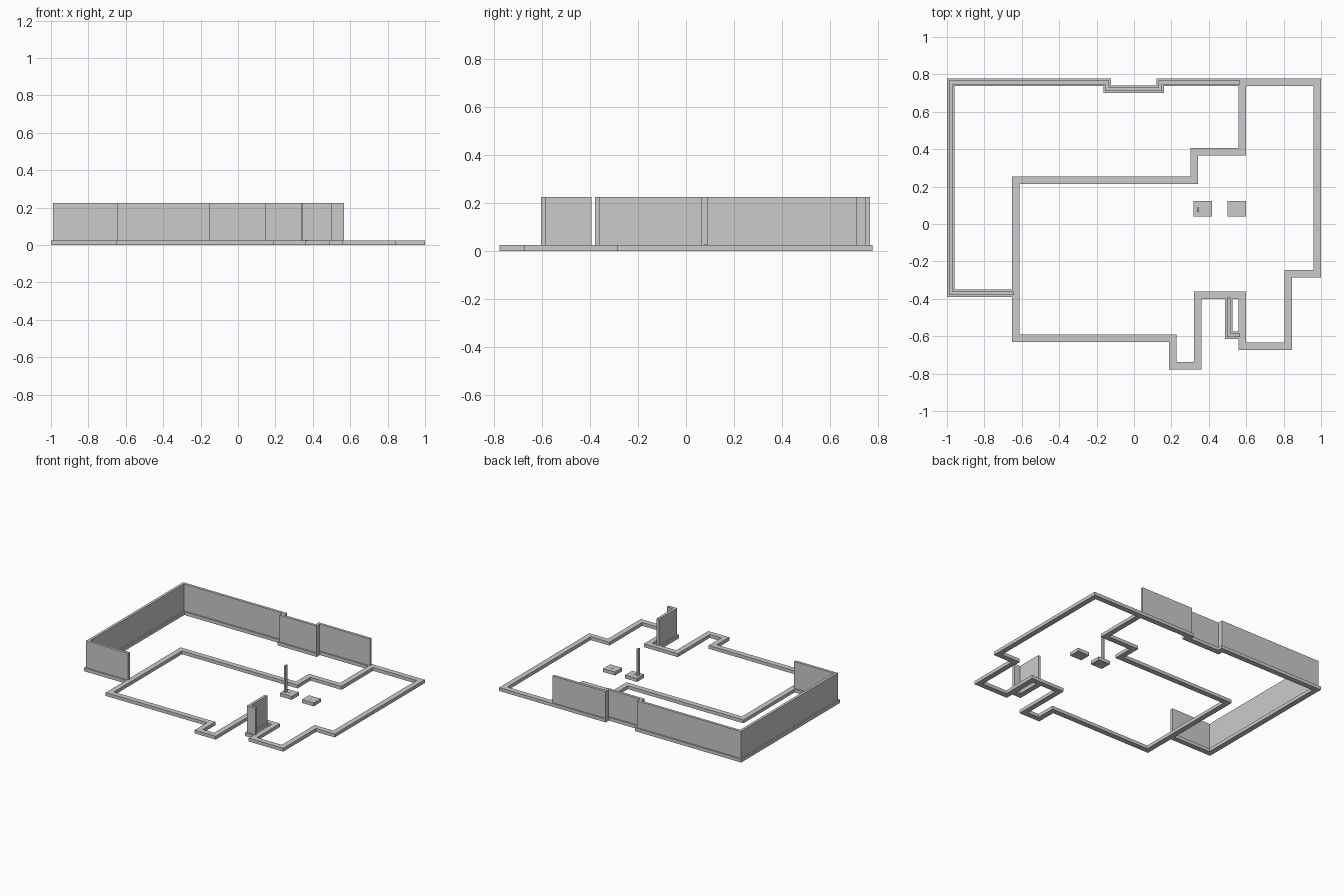
import bpy, bmesh
from mathutils import Vector

if "Cube" in bpy.data.objects:
    bpy.data.objects.remove(bpy.data.objects["Cube"])

FOOT_W, WALL_W = 0.04, 0.02
Z_FOOT, Z_TOP = 0.025, 0.225


def strip(name, path, width, z0, z1):
    """Solid strip of constant width with mitred corners along an open path."""
    pts = [Vector(p) for p in path]
    dirs = [(b - a).normalized() for a, b in zip(pts, pts[1:])]
    bm = bmesh.new()
    rings = []
    for i, p in enumerate(pts):
        d0, d1 = dirs[max(i - 1, 0)], dirs[min(i, len(dirs) - 1)]
        n0, n1 = Vector((-d0.y, d0.x)), Vector((-d1.y, d1.x))
        off = (n0 + n1) / (1 + n0.dot(n1)) * width / 2
        l, r = p + off, p - off
        rings.append([bm.verts.new((q.x, q.y, z)) for q, z in
                      ((l, z0), (r, z0), (r, z1), (l, z1))])
    for a, b in zip(rings, rings[1:]):
        for k in range(4):
            bm.faces.new((a[k], a[(k + 1) % 4], b[(k + 1) % 4], b[k]))
    bm.faces.new(rings[0])
    bm.faces.new(rings[-1][::-1])
    bmesh.ops.recalc_face_normals(bm, faces=bm.faces)
    me = bpy.data.meshes.new(name)
    bm.to_mesh(me)
    bm.free()
    ob = bpy.data.objects.new(name, me)
    bpy.context.collection.objects.link(ob)
    return ob


def box(name, x0, x1, y0, y1, z0, z1):
    ym = (y0 + y1) / 2
    return strip(name, [(x0, ym), (x1, ym)], y1 - y0, z0, z1)


# Back-left outline shared by the footing and the wall standing on it
corner_run = [(-0.98, -0.37), (-0.98, 0.757), (-0.143, 0.757),
              (-0.143, 0.72), (0.14, 0.72), (0.14, 0.757)]

# Continuous perimeter footing, ending with the inner dividing run
perimeter = [(-0.652, -0.37)] + corner_run + [
    (0.98, 0.757), (0.98, -0.266), (0.825, -0.266), (0.825, -0.653),
    (0.58, -0.653), (0.58, -0.38), (0.34, -0.38), (0.34, -0.757),
    (0.206, -0.757), (0.206, -0.61), (-0.632, -0.61), (-0.632, 0.233),
    (0.323, 0.233), (0.323, 0.385), (0.58, 0.385), (0.58, 0.737)]
strip("perimeter_footing", perimeter, FOOT_W, 0, Z_FOOT)

# Tall wall around the back and left
strip("back_wall", [(-0.642, -0.37)] + corner_run + [(0.567, 0.757)],
      WALL_W, Z_FOOT, Z_TOP)

# Small L-shaped front wall with its footing
strip("front_wall_footing", [(0.507, -0.4), (0.507, -0.595), (0.56, -0.595)],
      FOOT_W, 0, Z_FOOT)
strip("front_wall", [(0.507, -0.393), (0.507, -0.595), (0.567, -0.595)],
      WALL_W, Z_FOOT, Z_TOP)

# Column pads with small anchor plates
for side, x in (("left", 0.367), ("right", 0.549)):
    box(side + "_pad", x - 0.049, x + 0.049, 0.04, 0.124, 0, Z_FOOT)
    box(side + "_anchor", x - 0.006, x + 0.006, 0.076, 0.088, Z_FOOT, 0.027)

# Column on the left pad
box("column", 0.336, 0.348, 0.065, 0.089, Z_FOOT, Z_TOP)
